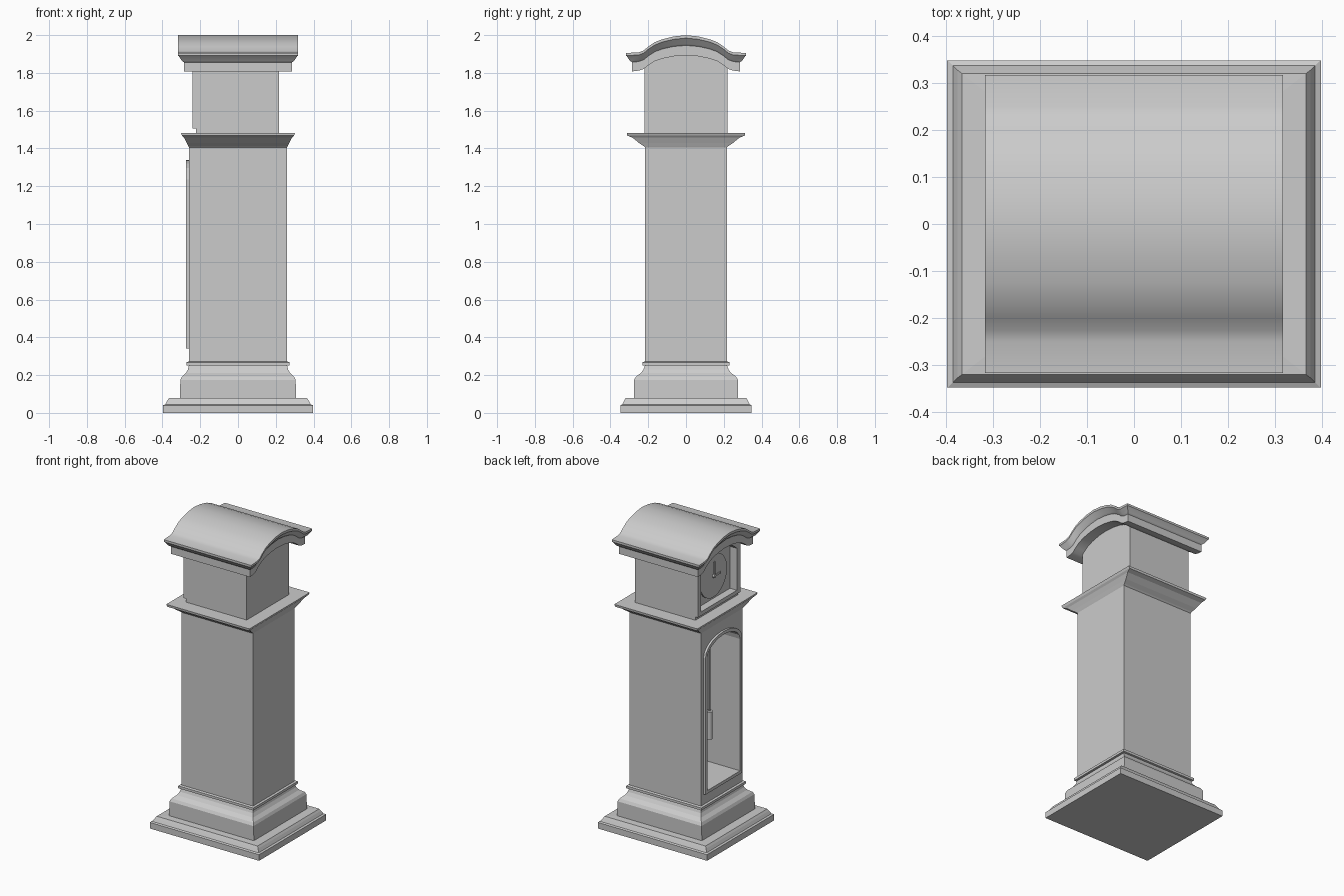
import bpy, bmesh, math
from mathutils import Matrix

if "Cube" in bpy.data.objects:
    bpy.data.objects.remove(bpy.data.objects["Cube"])


def finish(name, bm, smooth=False):
    bmesh.ops.recalc_face_normals(bm, faces=bm.faces)
    me = bpy.data.meshes.new(name)
    bm.to_mesh(me)
    bm.free()
    ob = bpy.data.objects.new(name, me)
    bpy.context.collection.objects.link(ob)
    if smooth:
        bpy.ops.object.select_all(action='DESELECT')
        ob.select_set(True)
        bpy.context.view_layer.objects.active = ob
        bpy.ops.object.shade_smooth_by_angle(angle=math.radians(32))
    return ob


def bridge(bm, a, b):
    n = len(a)
    for i in range(n):
        j = (i + 1) % n
        bm.faces.new((a[i], a[j], b[j], b[i]))


def tiers(name, levels):
    """Rectangular moulding from (half x, half y, z) levels."""
    bm = bmesh.new()
    rings = [[bm.verts.new((sx * hx, sy * hy, z)) for sx, sy in
              ((-1, -1), (1, -1), (1, 1), (-1, 1))] for hx, hy, z in levels]
    for a, b in zip(rings, rings[1:]):
        bridge(bm, a, b)
    bm.faces.new(rings[0])
    bm.faces.new(rings[-1])
    return finish(name, bm)


def prism(name, pts, x0, x1):
    """(y, z) outline extruded along x."""
    bm = bmesh.new()
    a, b = [[bm.verts.new((x, y, z)) for y, z in pts] for x in (x0, x1)]
    bridge(bm, a, b)
    bm.faces.new(a)
    bm.faces.new(b)
    return finish(name, bm)


def frame(name, outer, inner, x0, x1):
    bm = bmesh.new()
    r = [[bm.verts.new((x, y, z)) for y, z in p]
         for p, x in ((outer, x0), (outer, x1), (inner, x1), (inner, x0))]
    for i in range(4):
        bridge(bm, r[i], r[(i + 1) % 4])
    return finish(name, bm)


def disc(name, r, x0, x1, z, axis='X', y=0, n=32):
    bm = bmesh.new()
    m = Matrix.Translation(((x0 + x1) / 2, y, z)) @ Matrix.Rotation(math.pi / 2, 4, 'Y')
    bmesh.ops.create_cone(bm, cap_ends=True, segments=n, radius1=r, radius2=r,
                          depth=x1 - x0, matrix=m)
    return finish(name, bm, True)


def box(name, x, y, z):
    return prism(name, [(y[0], z[0]), (y[1], z[0]), (y[1], z[1]), (y[0], z[1])], *x)


def cut(ob, cutter):
    m = ob.modifiers.new("opening", 'BOOLEAN')
    m.operation, m.solver, m.object = 'DIFFERENCE', 'EXACT', cutter
    cutter.hide_render = True
    cutter.hide_set(True)


# Stepped base
tiers("base", [(.397, .348, 0), (.397, .348, .04), (.385, .337, .045),
               (.375, .327, .065), (.366, .32, .078), (.308, .275, .08),
               (.305, .275, .175), (.297, .265, .192), (.277, .24, .21),
               (.265, .225, .23), (.26, .218, .25), (.273, .23, .252),
               (.273, .23, .268), (.26, .217, .272)])


# Trunk with arched door opening on the -x side
def arched(hw, z0, zs, zt, n=10):
    return [(-hw, z0), (hw, z0)] + [
        (hw * math.cos(math.pi * i / n), zs + (zt - zs) * math.sin(math.pi * i / n))
        for i in range(n + 1)]


trunk = tiers("trunk", [(.26, .216, .26), (.26, .216, 1.42)])
cut(trunk, prism("trunk_cutter", arched(.17, .36, 1.225, 1.32), -.35, .22))
frame("door_frame", arched(.19, .34, 1.235, 1.34), arched(.17, .36, 1.225, 1.32), -.274, -.255)

# Flared cornice between trunk and hood
tiers("cornice", [(.26, .216, 1.405), (.264, .225, 1.413), (.272, .25, 1.43),
                  (.286, .283, 1.457), (.296, .311, 1.468), (.302, .313, 1.483)])

# Crown: arched moulding, each level is (half x, half y, offset)
half = [(.25, 1.812), (.225, 1.82), (.2, 1.84), (.165, 1.862), (.125, 1.876),
        (.065, 1.888), (0, 1.892)]
arch = half + [(-y, z) for y, z in half[-2::-1]]
bm = bmesh.new()
loops = []
for hx, hy, dz in [(.286, .285, 0), (.286, .285, .048), (.297, .297, .056),
                   (.313, .313, .08), (.317, .317, .083), (.317, .317, .097), ]:
    pts = [(hy, 1.808)] + arch + [(-hy, 1.808)]
    k = dz * 1.11
    loops.append([[bm.verts.new((s * hx, y, z + dz + (k - dz) * max(0, 1 - abs(y) / .25)))
                   for y, z in pts] for s in (-1, 1)])
for (a, b), (c, d) in zip(loops, loops[1:]):
    bridge(bm, a + b[::-1], c + d[::-1])
for a, b in (loops[0], loops[-1]):
    for i in range(len(a) - 1):
        bm.faces.new((a[i], a[i + 1], b[i + 1], b[i]))
finish("crown", bm, True)

# Hood with recessed dial opening
inside = [(y, z + .01) for y, z in arch if abs(y) < .21]


def hood_outline(hw, z0, drop=0):
    s = hw / .22
    return ([(-hw, z0), (hw, z0), (hw, 1.835 - drop)]
            + [(y * s, z - drop) for y, z in inside] + [(-hw, 1.835 - drop)])


hood = prism("hood", hood_outline(.22, 1.475), -.223, .217)
cut(hood, prism("hood_cutter", hood_outline(.185, 1.53, .03), -.35, -.19))
frame("hood_door_frame", hood_outline(.22, 1.505), hood_outline(.185, 1.53, .03), -.24, -.22)

# Dial and hands
disc("dial", .14, -.2, -.185, 1.685)
disc("hand_hub", .012, -.212, -.2, 1.685, n=12)
box("minute_hand", (-.21, -.205), (-.006, .006), (1.68, 1.78))
box("hour_hand", (-.208, -.203), (-.065, .005), (1.679, 1.691))

# Hanging weight
box("weight_rod", (-.174, -.166), (-.004, .004), (.78, 1.32))
bm = bmesh.new()
bmesh.ops.create_cone(bm, cap_ends=True, segments=16, radius1=.02, radius2=.02,
                      depth=.18, matrix=Matrix.Translation((-.17, 0, .7)))
finish("weight", bm, True)
